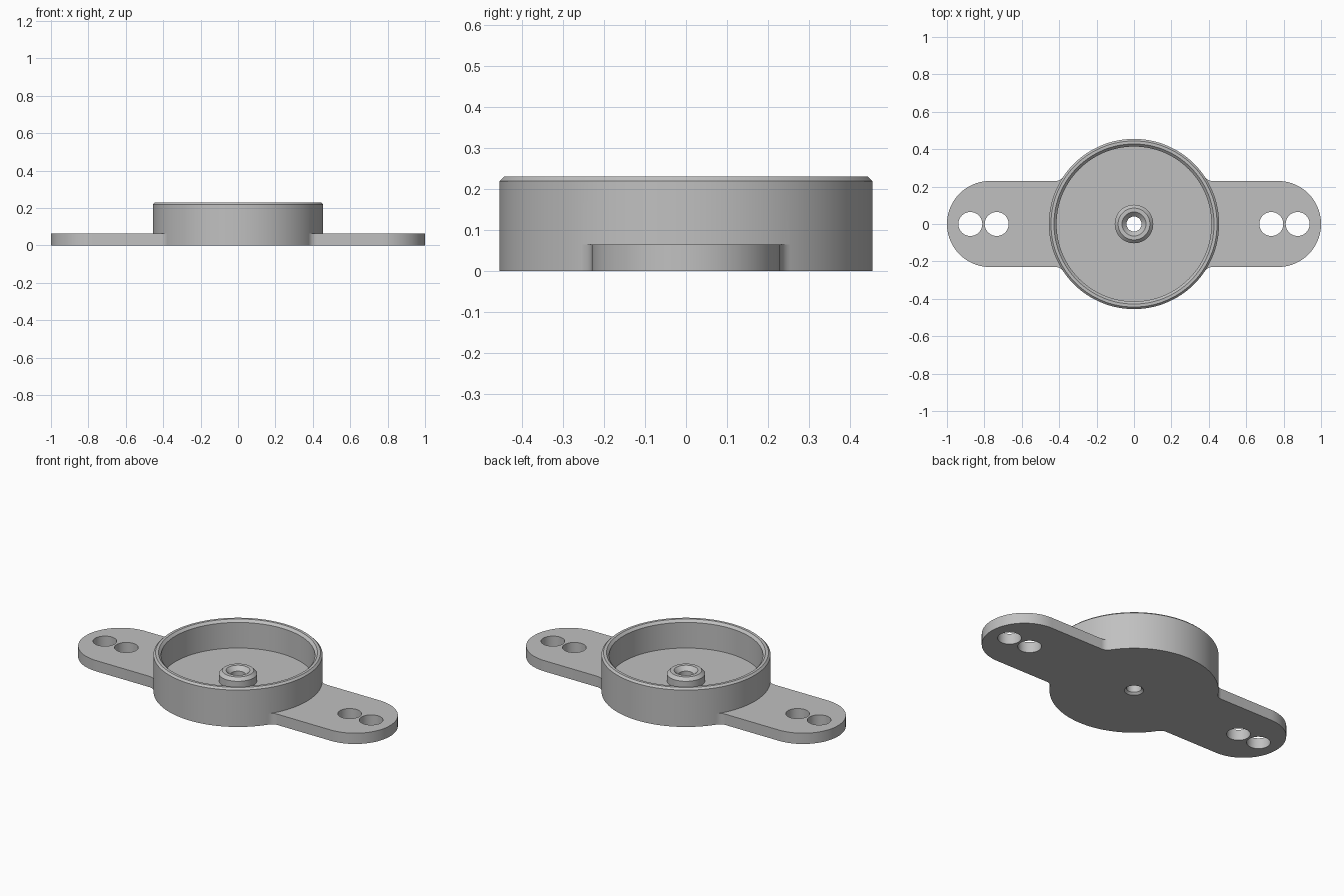
import bpy
import bmesh
from math import pi, cos, sin, atan2, sqrt, radians

cube = bpy.data.objects.get("Cube")
if cube:
    bpy.data.objects.remove(cube, do_unlink=True)

# Main dimensions
CUP_R, CUP_H = 0.455, 0.23
PLATE = 0.064
ARM_W = 0.23
FILLET = 0.05
HOLE_R = 0.064

grey = bpy.data.materials.new("plain grey")
grey.use_nodes = True
GREY = (0.53, 0.53, 0.53, 1)
grey.diffuse_color = GREY
grey.node_tree.nodes["Principled BSDF"].inputs["Base Color"].default_value = GREY


def make_object(name, bm):
    bmesh.ops.recalc_face_normals(bm, faces=bm.faces)
    mesh = bpy.data.meshes.new(name)
    bm.to_mesh(mesh)
    bm.free()
    mesh.materials.append(grey)
    obj = bpy.data.objects.new(name, mesh)
    bpy.context.collection.objects.link(obj)
    return obj


def lathe(name, profile, steps=128):
    """Spin a closed (radius, height) profile round the z axis."""
    bm = bmesh.new()
    rings = [[bm.verts.new((r * cos(2 * pi * i / steps), r * sin(2 * pi * i / steps), z))
              for i in range(steps)] for r, z in profile]
    for a, b in zip(rings, rings[1:] + rings[:1]):
        for i in range(steps):
            j = (i + 1) % steps
            bm.faces.new((a[i], a[j], b[j], b[i]))
    return make_object(name, bm)


def prism(name, outline, z0, z1):
    """Extrude a flat outline from z0 to z1."""
    bm = bmesh.new()
    face = bm.faces.new([bm.verts.new((x, y, z0)) for x, y in outline])
    grown = bmesh.ops.extrude_face_region(bm, geom=[face])["geom"]
    verts = [g for g in grown if isinstance(g, bmesh.types.BMVert)]
    bmesh.ops.translate(bm, verts=verts, vec=(0, 0, z1 - z0))
    return make_object(name, bm)


def arc(cx, cy, r, a0, a1, n):
    return [(cx + r * cos(a0 + (a1 - a0) * i / n), cy + r * sin(a0 + (a1 - a0) * i / n))
            for i in range(n + 1)]


def combine(target, other, operation):
    """Apply a boolean and remove the other body."""
    mod = target.modifiers.new("combine", 'BOOLEAN')
    mod.operation, mod.object, mod.solver = operation, other, 'EXACT'
    other.hide_render = True
    bpy.context.view_layer.objects.active = target
    bpy.ops.object.modifier_apply(modifier=mod.name)
    bpy.data.objects.remove(other, do_unlink=True)


# Round cup with chamfered rim, flat floor and countersunk centre boss
body = lathe("mounting_cup", [
    (0.052, 0), (CUP_R, 0), (CUP_R, CUP_H - 0.011), (CUP_R - 0.011, CUP_H),
    (0.428, CUP_H), (0.414, CUP_H - 0.014), (0.414, PLATE),
    (0.103, PLATE), (0.103, 0.107), (0.085, 0.125),
    (0.064, 0.125), (0.04, 0.101), (0.04, 0.012)])

# Arm outline: fillet off the cup, straight side, round end, mirrored
fx, fy = sqrt((CUP_R + FILLET) ** 2 - (ARM_W + FILLET) ** 2), ARM_W + FILLET
touch = atan2(fy, fx)
upper = arc(fx, fy, FILLET, touch + pi, 1.5 * pi, 8)
lower = [(x, -y) for x, y in reversed(upper)]
root = arc(0, 0, CUP_R - 0.02, -touch, touch, 16)
end = arc(1 - ARM_W, 0, ARM_W, pi / 2, -pi / 2, 48)
arm_outline = root + upper + end + lower

for side, label in ((1, "left"), (-1, "right")):
    arm = prism(label + "_arm", [(side * x, y) for x, y in arm_outline], 0, PLATE)
    # Pair of screw holes
    for x in (0.734, 0.875):
        circle = arc(side * x, 0, HOLE_R, 0, 2 * pi, 48)[:-1]
        combine(arm, prism("hole_cutter", circle, -0.1, 0.2), 'DIFFERENCE')
    combine(body, arm, 'UNION')

bpy.ops.object.select_all(action='DESELECT')
body.select_set(True)
bpy.context.view_layer.objects.active = body
bpy.ops.object.shade_smooth_by_angle(angle=radians(25))
